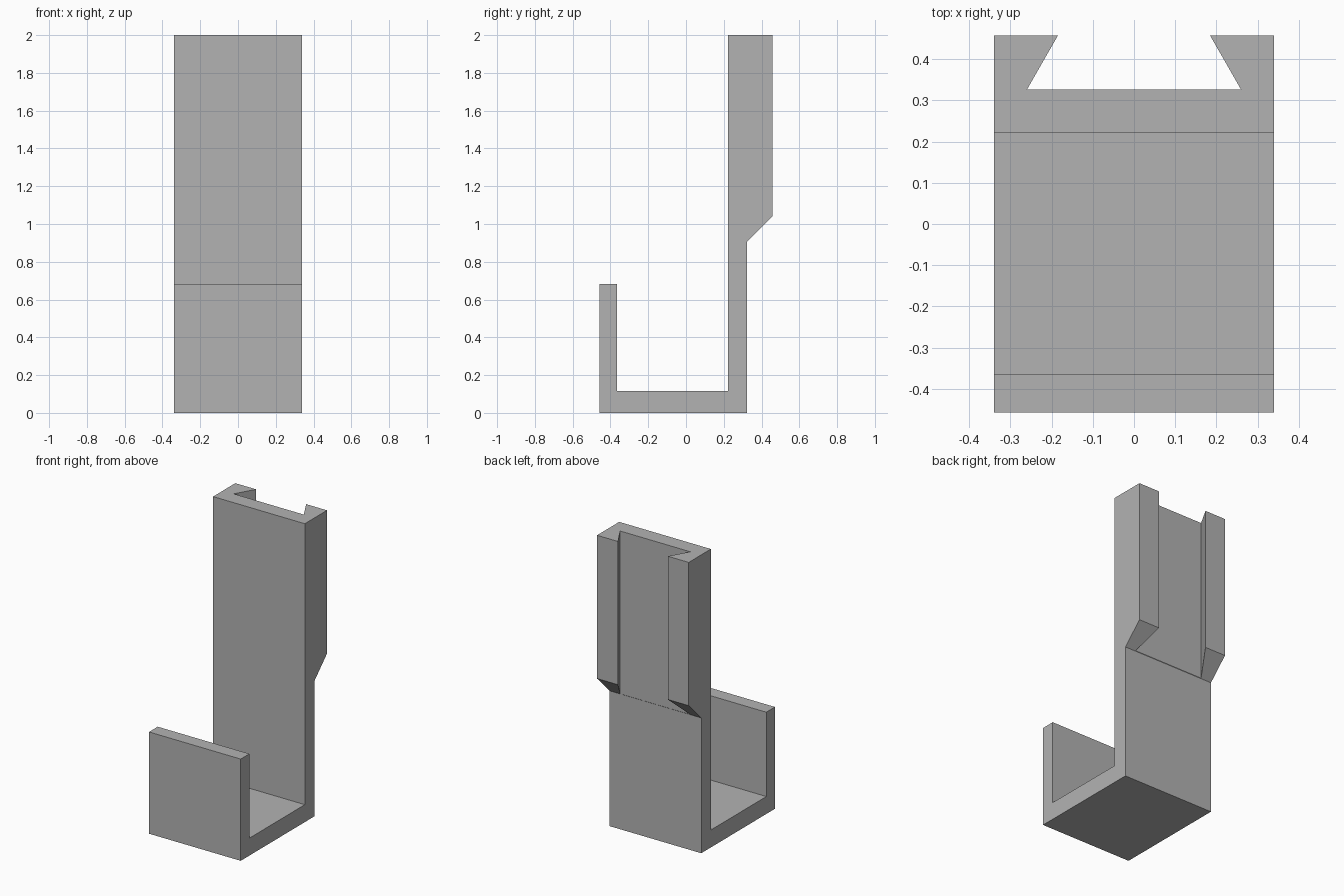
import bpy
import bmesh

cube = bpy.data.objects.get("Cube")
if cube:
    bpy.data.objects.remove(cube, do_unlink=True)

HALF_WIDTH = 0.34

grey = bpy.data.materials.new("plain grey")
grey.use_nodes = True
colour = (0.45, 0.45, 0.45, 1)
grey.diffuse_color = colour
grey.node_tree.nodes["Principled BSDF"].inputs["Base Color"].default_value = colour


def prism(name, outline, offset):
    """Extrude a closed outline of 3D points along an offset."""
    bm = bmesh.new()
    face = bm.faces.new([bm.verts.new(p) for p in outline])
    new = bmesh.ops.extrude_face_region(bm, geom=[face])["geom"]
    bmesh.ops.translate(bm, vec=offset, verts=[v for v in new if isinstance(v, bmesh.types.BMVert)])
    bmesh.ops.recalc_face_normals(bm, faces=bm.faces)
    mesh = bpy.data.meshes.new(name)
    bm.to_mesh(mesh)
    bm.free()
    mesh.materials.append(grey)
    obj = bpy.data.objects.new(name, mesh)
    bpy.context.collection.objects.link(obj)
    return obj


# Hook bracket: side profile (y, z) with front lip, floor, back plate and thick rail block
profile = [(-0.457, 0), (0.324, 0), (0.324, 0.907), (0.457, 1.04), (0.457, 2),
           (0.222, 2), (0.222, 0.117), (-0.365, 0.117), (-0.365, 0.682), (-0.457, 0.682)]
bracket = prism("hook_bracket", [(-HALF_WIDTH, y, z) for y, z in profile], (2 * HALF_WIDTH, 0, 0))

# Dovetail slot down the back, wider at its floor than at its mouth
slot = [(-0.26, 0.326), (0.26, 0.326), (0.173, 0.478), (-0.173, 0.478)]
cutter = prism("slot_cutter", [(x, y, 0.8) for x, y in slot], (0, 0, 1.4))
cutter.hide_render = True
cutter.hide_set(True)

cut = bracket.modifiers.new("dovetail slot", "BOOLEAN")
cut.operation = "DIFFERENCE"
cut.solver = "EXACT"
cut.object = cutter
